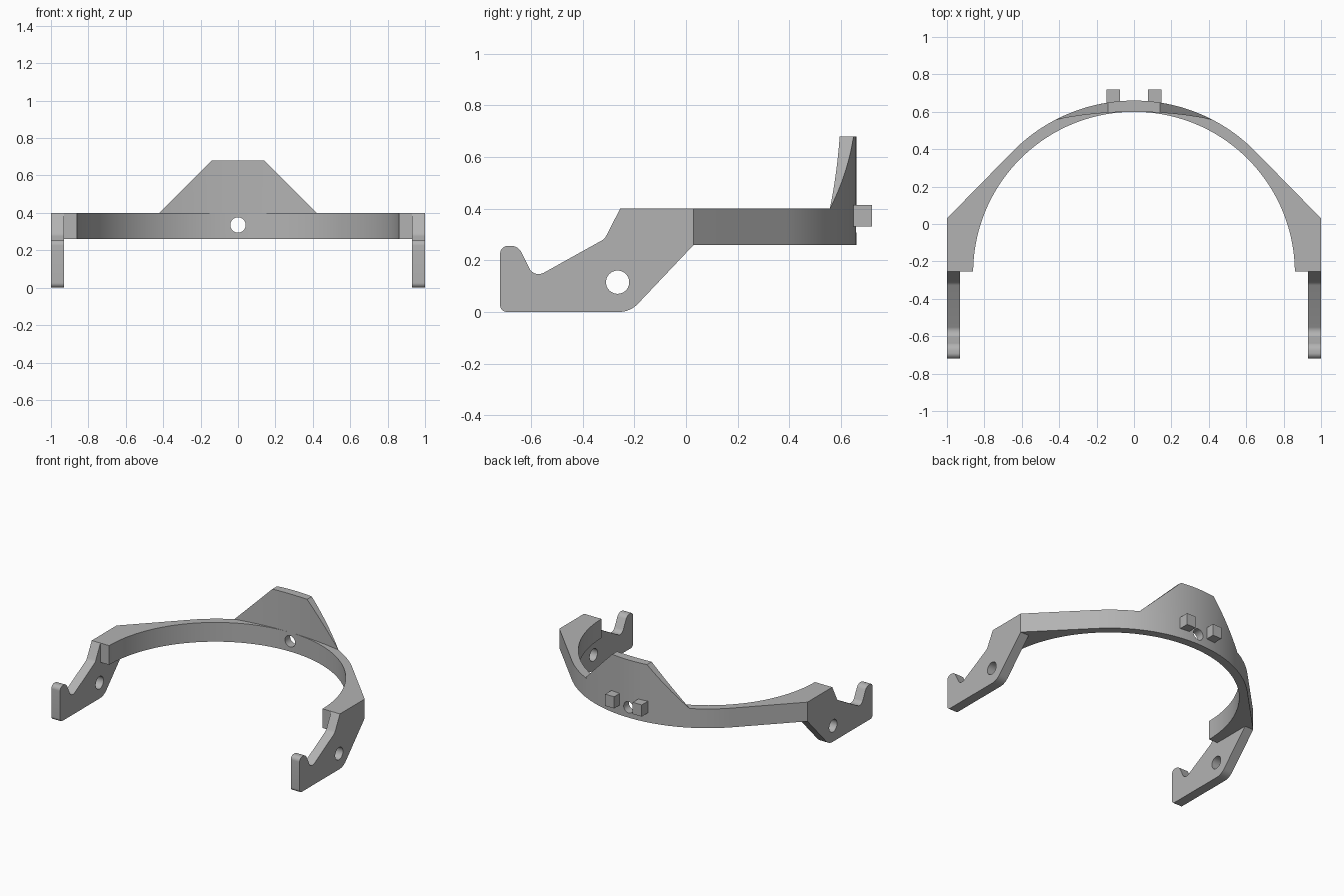
import bpy, bmesh
from math import sin, cos, atan2, acos, hypot, radians, sqrt
from mathutils import Vector, Matrix

if "Cube" in bpy.data.objects:
    bpy.data.objects.remove(bpy.data.objects["Cube"], do_unlink=True)

GREY = (0.45, 0.45, 0.45, 1)
grey = bpy.data.materials.new("plain grey")
grey.use_nodes = True
grey.diffuse_color = GREY
grey.node_tree.nodes["Principled BSDF"].inputs["Base Color"].default_value = GREY


def finish(name, bm):
    bmesh.ops.remove_doubles(bm, verts=bm.verts, dist=1e-5)
    bmesh.ops.recalc_face_normals(bm, faces=bm.faces)
    mesh = bpy.data.meshes.new(name)
    bm.to_mesh(mesh)
    bm.free()
    mesh.materials.append(grey)
    ob = bpy.data.objects.new(name, mesh)
    bpy.context.collection.objects.link(ob)
    return ob


def prism(name, points, shift):
    """Extrude a closed outline of 3D points along shift."""
    bm = bmesh.new()
    face = bm.faces.new([bm.verts.new(p) for p in points])
    out = bmesh.ops.extrude_face_region(bm, geom=[face])
    moved = [v for v in out["geom"] if isinstance(v, bmesh.types.BMVert)]
    bmesh.ops.translate(bm, verts=moved, vec=shift)
    return finish(name, bm)


def rounded(corners, steps=8):
    """Fillet each (u, v, radius) corner of an outline."""
    path = []
    for i, (u, v, r) in enumerate(corners):
        p = Vector((u, v))
        if not r:
            path.append(p)
            continue
        a = (Vector(corners[i - 1][:2]) - p).normalized()
        b = (Vector(corners[(i + 1) % len(corners)][:2]) - p).normalized()
        half = a.angle(b) / 2
        centre = p + (a + b).normalized() * r / sin(half)
        t = r * cos(half) / sin(half)
        start, end = p + a * t - centre, p + b * t - centre
        for k in range(steps + 1):
            path.append(centre + start.lerp(end, k / steps).normalized() * r)
    return path


def rod(name, radius, length, centre, axis):
    bm = bmesh.new()
    bmesh.ops.create_cone(bm, cap_ends=True, segments=40, radius1=radius, radius2=radius,
                          depth=length, matrix=Matrix.Translation(centre)
                          @ Matrix.Rotation(radians(90), 4, axis))
    return finish(name, bm)


def combine(target, other, operation):
    mod = target.modifiers.new(other.name, "BOOLEAN")
    mod.operation, mod.solver, mod.object = operation, "EXACT", other
    bpy.context.view_layer.objects.active = target
    bpy.ops.object.modifier_apply(modifier=mod.name)
    bpy.data.objects.remove(other, do_unlink=True)


LOW, HIGH, PEAK = 0.26, 0.40, 0.68
OUT_C, OUT_R = -0.25, 0.91
IN_C, IN_R = -0.26, 0.86
END_Y, SHOULDER_Y = -0.255, 0.03

# Curved band: outer arc running tangentially into straight shoulders
dx, dy = 1.0, SHOULDER_Y - OUT_C
tangent = atan2(dy, dx) + acos(OUT_R / hypot(dx, dy))
sweep = radians(180) - 2 * tangent
outline = [(1, END_Y), (1, SHOULDER_Y)]
for i in range(49):
    a = tangent + sweep * i / 48
    outline.append((OUT_R * cos(a), OUT_C + OUT_R * sin(a)))
outline += [(-1, SHOULDER_Y), (-1, END_Y)]
for i in range(73):
    a = radians(180) * (1 - i / 72)
    y = END_Y if i in (0, 72) else IN_C + IN_R * sin(a)
    outline.append((IN_R * cos(a), y))
band = prism("headband_frame", [(x, y, LOW) for x, y in outline], (0, 0, HIGH - LOW))

# Hooked side arms, each with a pivot hole
arm_profile = rounded([
    (SHOULDER_Y, HIGH, 0), (END_Y, HIGH, 0), (-0.315, 0.283, 0.05),
    (-0.588, 0.131, 0.04), (-0.65, 0.256, 0.045), (-0.72, 0.256, 0.03),
    (-0.72, 0, 0.025), (-0.216, 0, 0.1), (SHOULDER_Y, LOW, 0)])
for side, x in (("left", 0.93), ("right", -1.0)):
    arm = prism(side + "_arm", [(x, p.x, p.y) for p in arm_profile], (0.07, 0, 0))
    combine(band, arm, "UNION")
combine(band, rod("pivot_cutter", 0.045, 3, (0, -0.265, 0.115), "Y"), "DIFFERENCE")
combine(band, rod("centre_cutter", 0.041, 0.4, (0, 0.62, 0.335), "X"), "DIFFERENCE")

# Crest: curved plate tapering to the outer edge of the band
HALF = 0.42
edge_y = OUT_C + sqrt(OUT_R ** 2 - HALF ** 2)
bm = bmesh.new()
rings = []
for i in range(31):
    x = HALF * (i / 15 - 1)
    y_out = OUT_C + sqrt(OUT_R ** 2 - x * x)
    y_in = 0.60 - (0.60 - edge_y) * (x / HALF) ** 2
    top = min(PEAK, HIGH + HALF - abs(x))
    rings.append([bm.verts.new(p) for p in
                  ((x, y_in, HIGH), (x, y_out, HIGH), (x, y_out, top), (x, y_in, top))])
for a, b in zip(rings, rings[1:]):
    for k in range(4):
        n = (k + 1) % 4
        bm.faces.new((a[k], a[n], b[n], b[k]))
crest = finish("crest", bm)

# Pair of square pegs on the back
for side, x in (("left", 0.075), ("right", -0.147)):
    base = [(x, 0.64, 0.33), (x + 0.072, 0.64, 0.33),
            (x + 0.072, 0.72, 0.33), (x, 0.72, 0.33)]
    prism(side + "_peg", base, (0, 0, 0.085))

# Smooth curved walls, keep the corners crisp
for ob in (band, crest):
    ob.select_set(True)
bpy.context.view_layer.objects.active = band
bpy.ops.object.shade_smooth_by_angle(angle=radians(25))
